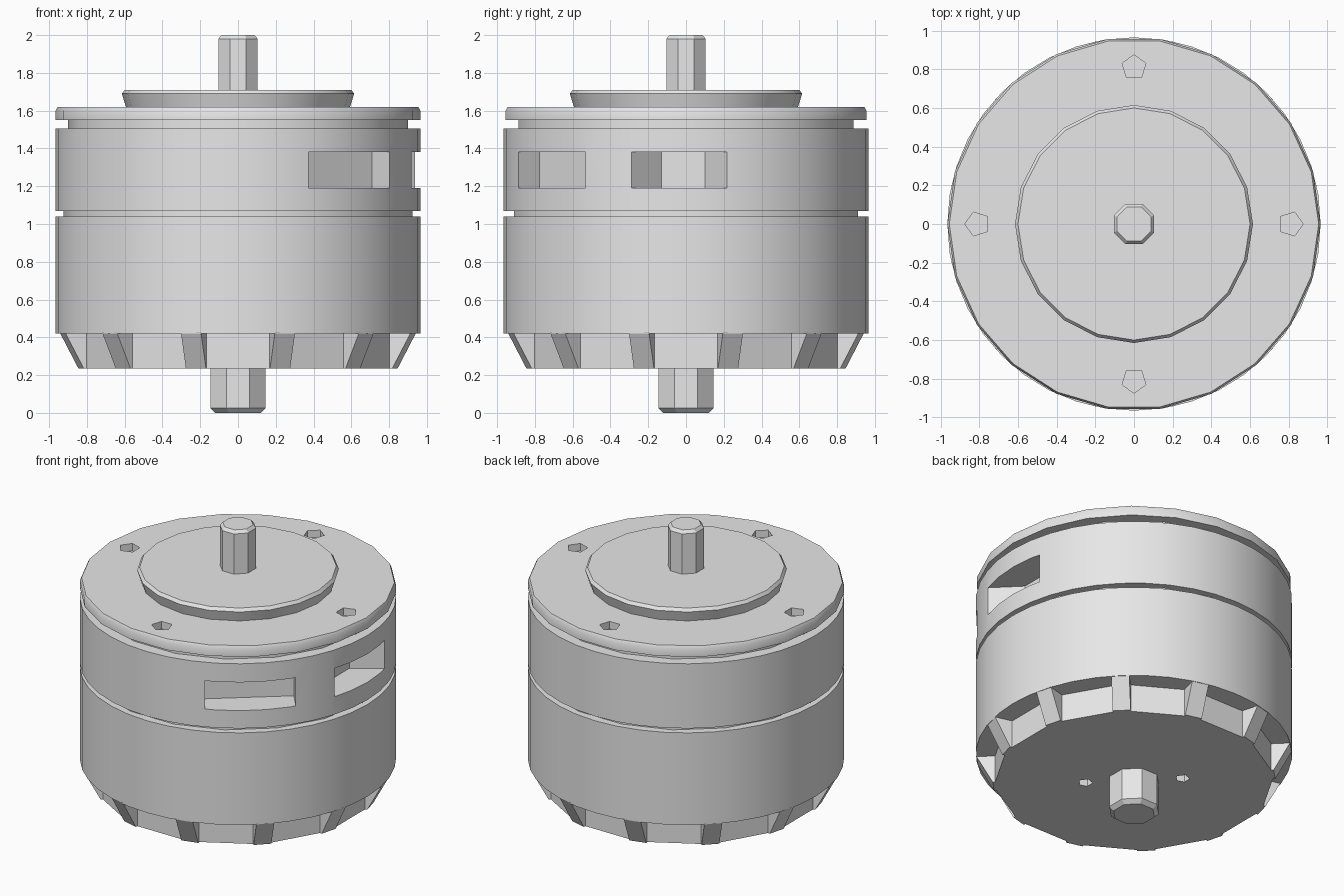
import bpy, bmesh
from math import cos, sin, pi, radians

if "Cube" in bpy.data.objects:
    bpy.data.objects.remove(bpy.data.objects["Cube"], do_unlink=True)

GREY = (0.8, 0.8, 0.8, 1)
metal = bpy.data.materials.new("plain_grey_metal")
metal.use_nodes = True
metal.diffuse_color = GREY
metal.node_tree.nodes["Principled BSDF"].inputs["Base Color"].default_value = GREY


def loft(name, rings):
    """Closed solid through equal-length rings of points, capped at both ends."""
    bm = bmesh.new()
    loops = [[bm.verts.new(p) for p in ring] for ring in rings]
    n = len(loops[0])
    for low, high in zip(loops, loops[1:]):
        for i in range(n):
            j = (i + 1) % n
            bm.faces.new((low[i], low[j], high[j], high[i]))
    bm.faces.new(loops[0][::-1])
    bm.faces.new(loops[-1])
    bmesh.ops.recalc_face_normals(bm, faces=bm.faces)
    mesh = bpy.data.meshes.new(name)
    bm.to_mesh(mesh)
    bm.free()
    mesh.materials.append(metal)
    obj = bpy.data.objects.new(name, mesh)
    bpy.context.collection.objects.link(obj)
    return obj


def lathe(name, profile, sides, phase=0.0, x=0.0, y=0.0):
    turns = [phase + 2 * pi * i / sides for i in range(sides)]
    return loft(name, [[(x + r * cos(a), y + r * sin(a), z) for a in turns]
                       for r, z in profile])


def prism(name, outline, low, high):
    return loft(name, [[(x, y, z) for x, y in outline] for z in (low, high)])


def activate(obj):
    bpy.ops.object.select_all(action="DESELECT")
    obj.select_set(True)
    bpy.context.view_layer.objects.active = obj


def cut(obj, cutters):
    activate(obj)
    for cutter in cutters:
        cutter.hide_render = True
        mod = obj.modifiers.new("cut", "BOOLEAN")
        mod.operation = "DIFFERENCE"
        mod.solver = "EXACT"
        mod.object = cutter
        bpy.ops.object.modifier_apply(modifier=mod.name)
        bpy.data.objects.remove(cutter, do_unlink=True)


def smooth(*objs):
    for obj in objs:
        activate(obj)
        bpy.ops.object.shade_smooth_by_angle(angle=radians(30))


# Main can and upper band with its two terminal windows
can = lathe("lower_can", [(0.965, 0.42), (0.965, 1.04)], 40)
band = lathe("upper_band", [(0.965, 1.07), (0.965, 1.505)], 40)
cut(band, [
    prism("front_window", [(0.28, -0.775), (0.466, -0.995),
                           (0.896, -0.645), (0.71, -0.42)], 1.19, 1.38),
    prism("side_window", [(0.76, -0.13), (1.08, -0.45),
                          (1.12, 0.34), (0.76, 0.10)], 1.19, 1.38),
])

# Recessed necks between the stacked rings
middle_neck = lathe("middle_neck", [(0.925, 1.02), (0.925, 1.09)], 18)
top_neck = lathe("top_neck", [(0.9, 1.49), (0.9, 1.57)], 18)

# Top plate with four screw holes
plate = lathe("top_plate", [(0.965, 1.55), (0.965, 1.6), (0.955, 1.62)], 22)
cut(plate, [lathe("screw_hole", [(0.065, 1.57), (0.065, 1.7)], 5, k * pi / 2,
                  0.81 * cos(k * pi / 2), 0.81 * sin(k * pi / 2))
            for k in range(4)])

# Raised boss and output shaft
boss = lathe("top_boss", [(0.59, 1.61), (0.615, 1.69), (0.6, 1.71)], 20)
shaft = lathe("output_shaft", [(0.113, 1.7), (0.113, 1.98), (0.095, 2.0)], 8, pi / 8)

# Twelve-sided base with two small screw holes and the rear shaft
base = lathe("base_core", [(0.86, 0.235), (0.86, 0.43)], 12, pi / 12)
cut(base, [lathe("base_hole", [(0.045, 0.2), (0.045, 0.3)], 5, 0, -s * 0.21, s * 0.21)
           for s in (-1, 1)])
rear = lathe("rear_shaft", [(0.13, 0.0), (0.158, 0.025), (0.158, 0.25)], 8, pi / 8)

# Sloping ribs around the base
for k in range(12):
    a = pi / 12 + k * pi / 6
    ends = []
    for side in (-0.055, 0.055):
        ends.append([(r * cos(a) - side * sin(a), r * sin(a) + side * cos(a), z)
                     for r, z in ((0.75, 0.235), (0.86, 0.235), (0.962, 0.425), (0.75, 0.425))])
    loft("base_rib", ends)

smooth(can, band, middle_neck, top_neck, plate, boss)
